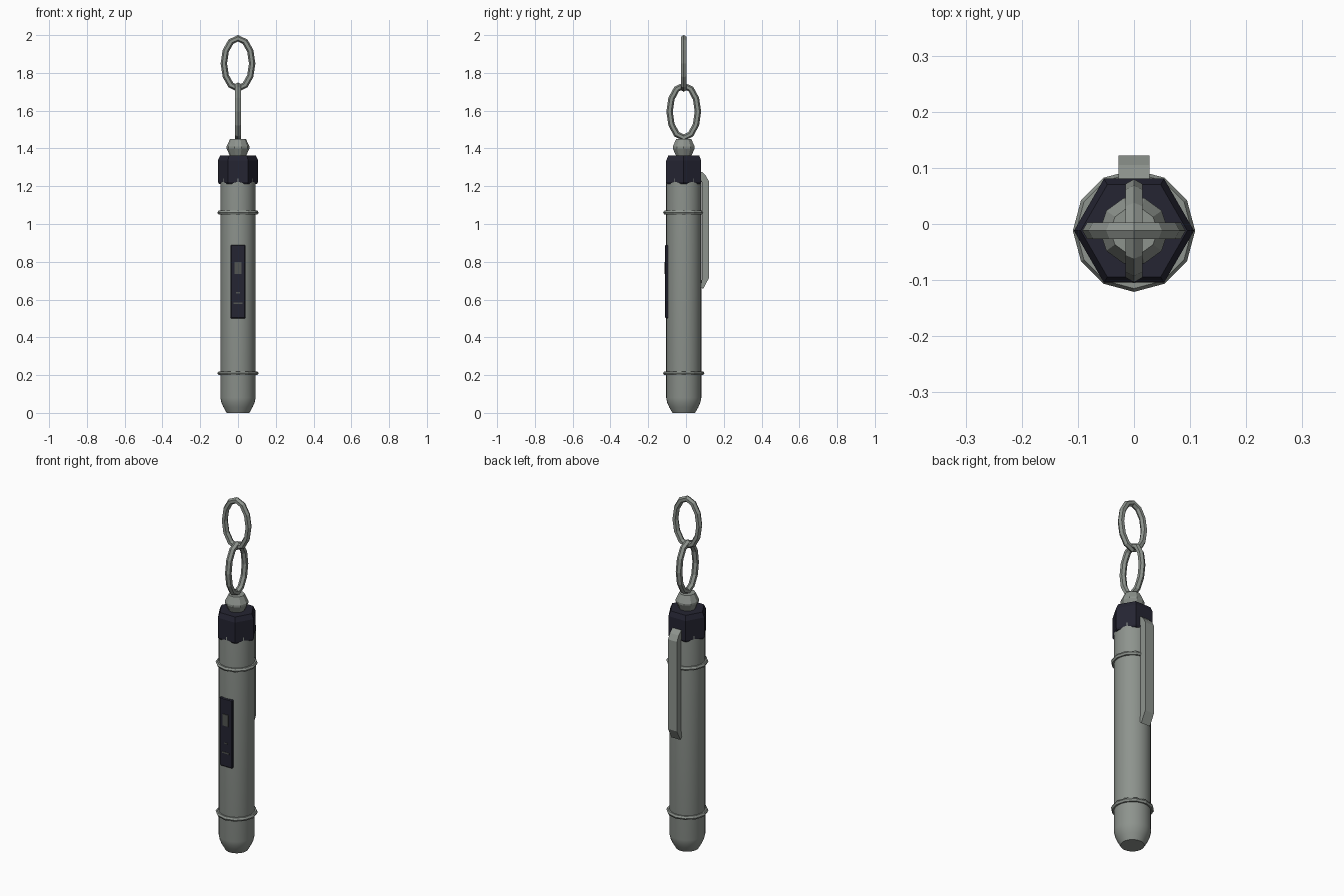
import bpy, bmesh, math
from mathutils import Vector

if "Cube" in bpy.data.objects:
    bpy.data.objects.remove(bpy.data.objects["Cube"])

AXIS_Y = -0.012  # the barrel sits slightly forward of the clip


def material(name, rgb):
    m = bpy.data.materials.new(name)
    m.use_nodes = True
    m.diffuse_color = (*rgb, 1)
    m.node_tree.nodes["Principled BSDF"].inputs["Base Color"].default_value = (*rgb, 1)
    return m


METAL = material("grey metal", (0.27, 0.295, 0.27))
BLACK = material("blue black plastic", (0.018, 0.018, 0.032))
BUTTON = material("dark grey button", (0.085, 0.09, 0.085))


def finish(name, bm, mat, smooth=None):
    bmesh.ops.recalc_face_normals(bm, faces=bm.faces)
    mesh = bpy.data.meshes.new(name)
    bm.to_mesh(mesh)
    bm.free()
    mesh.materials.append(mat)
    ob = bpy.data.objects.new(name, mesh)
    bpy.context.collection.objects.link(ob)
    if smooth:
        bpy.ops.object.select_all(action='DESELECT')
        ob.select_set(True)
        bpy.context.view_layer.objects.active = ob
        bpy.ops.object.shade_smooth_by_angle(angle=math.radians(smooth))
    return ob


def lathe(name, profile, sides, mat, smooth=None):
    """Stack of regular polygons from (radius, z) pairs, capped at both ends."""
    bm = bmesh.new()
    loops = [[bm.verts.new((r * math.cos(math.tau * i / sides),
                            AXIS_Y + r * math.sin(math.tau * i / sides), z))
              for i in range(sides)] for r, z in profile]
    for a, b in zip(loops, loops[1:]):
        for i in range(sides):
            j = (i + 1) % sides
            bm.faces.new((a[i], a[j], b[j], b[i]))
    bm.faces.new(loops[0])
    bm.faces.new(loops[-1])
    return finish(name, bm, mat, smooth)


def oval_ring(name, centre, u, v, ru, rv, tube, mat, segs=12, sides=6):
    """Round tube of even thickness along an ellipse in the u, v plane."""
    u, v, centre = Vector(u), Vector(v), Vector(centre)
    n = u.cross(v)
    bm = bmesh.new()
    loops = []
    for i in range(segs):
        t = math.tau * i / segs
        p = centre + u * ru * math.cos(t) + v * rv * math.sin(t)
        out = (u * rv * math.cos(t) + v * ru * math.sin(t)).normalized()
        loops.append([bm.verts.new(p + tube * (out * math.cos(math.tau * k / sides)
                                               + n * math.sin(math.tau * k / sides)))
                      for k in range(sides)])
    for i in range(segs):
        a, b = loops[i], loops[(i + 1) % segs]
        for k in range(sides):
            m = (k + 1) % sides
            bm.faces.new((a[k], b[k], b[m], a[m]))
    return finish(name, bm, mat)


def box(name, lo, hi, mat, bevel=0):
    bm = bmesh.new()
    bmesh.ops.create_cube(bm, size=1)
    for vert in bm.verts:
        vert.co = [(a + b) / 2 + c * (b - a) for a, b, c in zip(lo, hi, vert.co)]
    if bevel:
        bmesh.ops.bevel(bm, geom=bm.edges[:], offset=bevel, segments=1, affect='EDGES')
    return finish(name, bm, mat)


# Barrel with a tapered tip
lathe("barrel", [(0.06, 0), (0.077, 0.03), (0.088, 0.055), (0.093, 0.08), (0.093, 1.24)],
      32, METAL, 35)

# Hexagonal cap and faceted neck
lathe("hex_cap", [(0.1, 1.212), (0.107, 1.222), (0.107, 1.335), (0.095, 1.362)], 6, BLACK)
lathe("neck_bead", [(0.04, 1.355), (0.061, 1.4), (0.061, 1.41), (0.042, 1.45)], 10, METAL)

# Bands around the barrel
for label, z in (("lower", 0.21), ("upper", 1.06)):
    oval_ring(label + "_band", (0, AXIS_Y, z), (1, 0, 0), (0, 1, 0), 0.097, 0.097, 0.012, METAL)

# Two linked oval rings
oval_ring("lower_link", (0, AXIS_Y, 1.595), (0, 1, 0), (0, 0, 1), 0.075, 0.138, 0.017, METAL)
oval_ring("upper_link", (0, AXIS_Y, 1.85), (1, 0, 0), (0, 0, 1), 0.075, 0.133, 0.017, METAL)

# Pocket clip: side profile swept across its width
clip = bmesh.new()
side = [clip.verts.new((-0.028, y, z)) for y, z in
        ((0.07, 1.28), (0.085, 1.275), (0.105, 1.255), (0.122, 1.225), (0.122, 0.715),
         (0.09, 0.655), (0.078, 0.67), (0.086, 0.72), (0.086, 1.22), (0.07, 1.24))]
face = clip.faces.new(side)
grown = bmesh.ops.extrude_face_region(clip, geom=[face])
bmesh.ops.translate(clip, vec=(0.056, 0, 0),
                    verts=[g for g in grown["geom"] if isinstance(g, bmesh.types.BMVert)])
finish("pocket_clip", clip, METAL)

# Control panel with a button and two raised marks
box("control_panel", (-0.04, -0.11, 0.5), (0.04, -0.07, 0.89), BLACK, 0.005)
box("button", (-0.018, -0.114, 0.735), (0.018, -0.108, 0.8), BUTTON)
box("short_mark", (-0.01, -0.112, 0.633), (0.01, -0.109, 0.639), BUTTON)
box("long_mark", (-0.023, -0.112, 0.577), (0.023, -0.109, 0.585), BUTTON)
